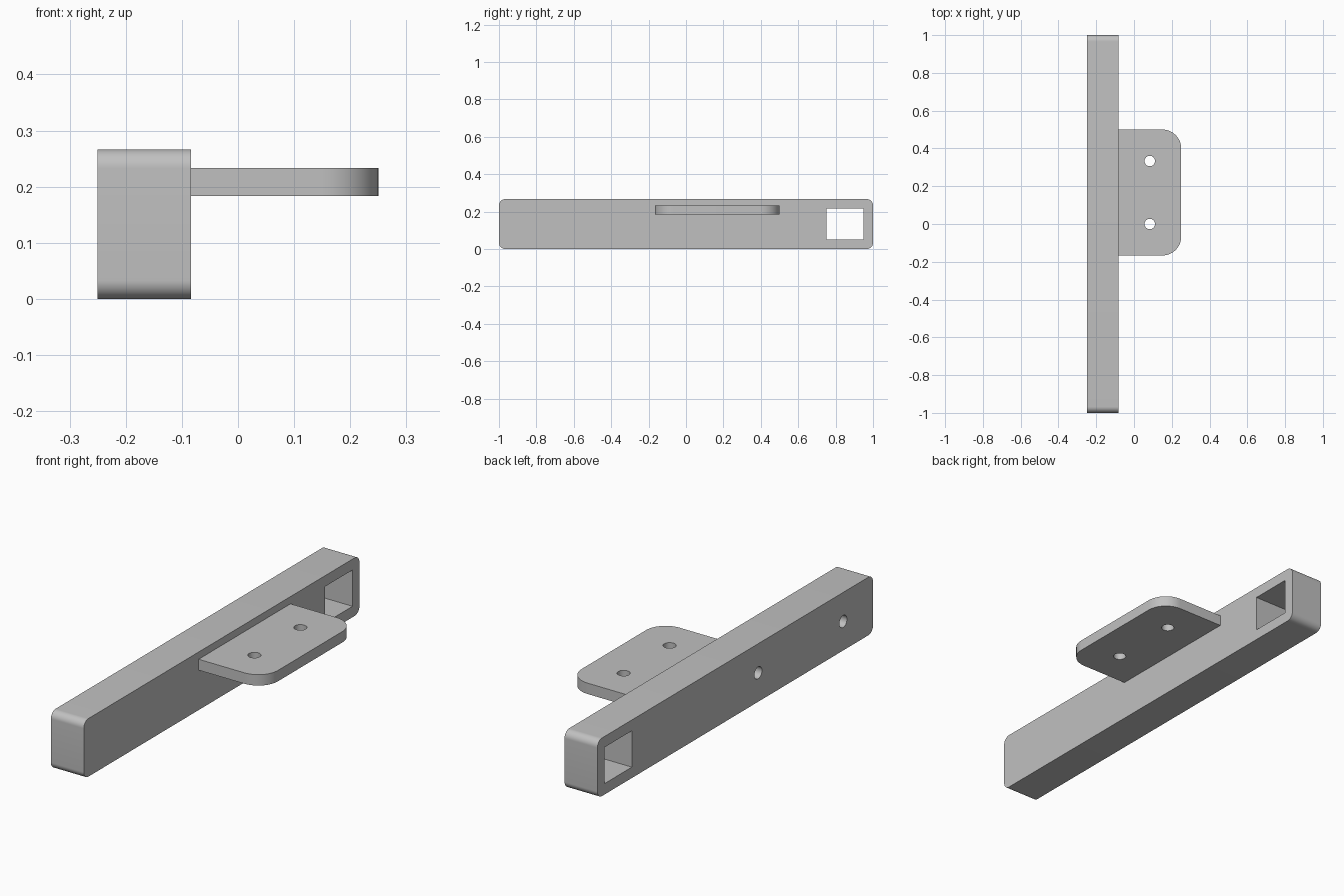
import bpy
import bmesh
from math import cos, sin, pi, radians

if "Cube" in bpy.data.objects:
    bpy.data.objects.remove(bpy.data.objects["Cube"], do_unlink=True)

U = 1 / 60            # design unit
BAR_BACK, BAR_FACE = -15 * U, -5 * U

grey = bpy.data.materials.new("plain_grey")
grey.use_nodes = True
grey.diffuse_color = (0.53, 0.53, 0.53, 1)
grey.node_tree.nodes["Principled BSDF"].inputs["Base Color"].default_value = (0.53, 0.53, 0.53, 1)


def rounded_outline(a0, a1, b0, b1, radii, steps=12):
    """Counter-clockwise rectangle from the low corner, one radius per corner."""
    corners = [(a0, b0, 1, 1), (a1, b0, -1, 1), (a1, b1, -1, -1), (a0, b1, 1, -1)]
    pts = []
    for i, ((a, b, da, db), r) in enumerate(zip(corners, radii)):
        if r == 0:
            pts.append((a, b))
            continue
        for k in range(steps + 1):
            t = pi + (i + k / steps) * pi / 2
            pts.append((a + da * r + r * cos(t), b + db * r + r * sin(t)))
    return pts


def circle_outline(a, b, r, steps=32):
    return [(a + r * cos(2 * pi * k / steps), b + r * sin(2 * pi * k / steps))
            for k in range(steps)]


def prism(name, outline, axis, low, high):
    """Extrude an outline along x (outline in y, z) or z (outline in x, y)."""
    def place(a, b, h):
        return (h, a, b) if axis == "x" else (a, b, h)

    bm = bmesh.new()
    face = bm.faces.new([bm.verts.new(place(a, b, low)) for a, b in outline])
    ext = bmesh.ops.extrude_face_region(bm, geom=[face])
    verts = [v for v in ext["geom"] if isinstance(v, bmesh.types.BMVert)]
    bmesh.ops.translate(bm, verts=verts, vec=place(0, 0, high - low))
    bmesh.ops.recalc_face_normals(bm, faces=bm.faces)
    mesh = bpy.data.meshes.new(name)
    bm.to_mesh(mesh)
    bm.free()
    mesh.materials.append(grey)
    obj = bpy.data.objects.new(name, mesh)
    bpy.context.collection.objects.link(obj)
    return obj


def cut(target, cutters):
    """Subtract the cutters, then discard them."""
    bpy.context.view_layer.objects.active = target
    for cutter in cutters:
        cutter.hide_render = True
        mod = target.modifiers.new("cut", "BOOLEAN")
        mod.operation, mod.solver, mod.object = "DIFFERENCE", "EXACT", cutter
        bpy.ops.object.modifier_apply(modifier=mod.name)
        bpy.data.objects.remove(cutter, do_unlink=True)


HOLE = 0.0275

# Long bar with rounded long-end edges
bar = prism("bar", rounded_outline(-1, 1, 0, 16 * U, [2 * U] * 4), "x", BAR_BACK, BAR_FACE)

# Square window through the bar, and two blind holes in its outer side
window = prism("window_cutter", rounded_outline(45 * U, 57 * U, 3 * U, 13 * U, [0] * 4),
               "x", BAR_BACK - 0.1, BAR_FACE + 0.1)
blind = [prism("blind_hole_cutter", circle_outline(y * U, 8 * U, HOLE), "x",
               BAR_BACK - 0.1, BAR_BACK + 7 * U) for y in (-10, -47)]
cut(bar, [window] + blind)

# Mounting plate with two rounded outer corners and two through holes
plate = prism("mounting_plate",
              rounded_outline(BAR_FACE, 15 * U, -10 * U, 30 * U, [0, 6 * U, 6 * U, 0]),
              "z", 11 * U, 14 * U)
cut(plate, [prism("plate_hole_cutter", circle_outline(5 * U, y * U, HOLE), "z", 0, 0.4)
            for y in (0, 20)])

# Smooth the curved walls, keep the hard edges
for obj in (bar, plate):
    bpy.ops.object.select_all(action="DESELECT")
    obj.select_set(True)
    bpy.context.view_layer.objects.active = obj
    bpy.ops.object.shade_smooth_by_angle(angle=radians(30))
